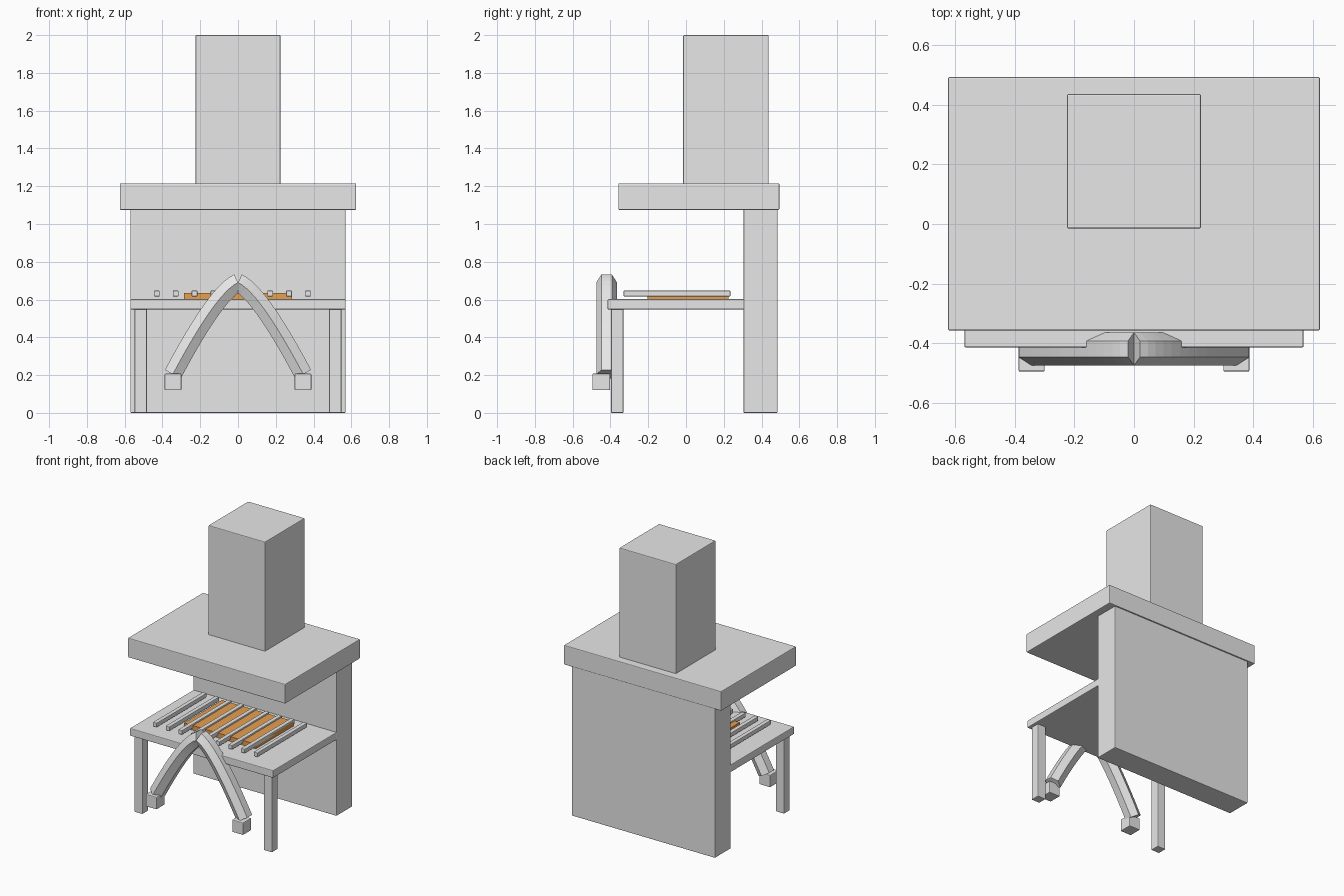
import bpy, bmesh, math
from mathutils import Vector

if "Cube" in bpy.data.objects:
    bpy.data.objects.remove(bpy.data.objects["Cube"])


def material(name, rgb):
    m = bpy.data.materials.new(name)
    m.diffuse_color = (*rgb, 1)
    m.use_nodes = True
    m.node_tree.nodes["Principled BSDF"].inputs["Base Color"].default_value = m.diffuse_color
    return m


STONE = material("grey stone", (0.8, 0.8, 0.8))
EMBER = material("orange embers", (0.8, 0.35, 0.08))


def finish(name, bm, mat):
    bmesh.ops.recalc_face_normals(bm, faces=bm.faces)
    me = bpy.data.meshes.new(name)
    bm.to_mesh(me)
    bm.free()
    me.materials.append(mat)
    ob = bpy.data.objects.new(name, me)
    bpy.context.collection.objects.link(ob)
    return ob


def box(name, x, y, z, mat=STONE, bevel=0.005):
    """Box from (min, max) pairs with slightly softened edges."""
    bm = bmesh.new()
    bmesh.ops.create_cube(bm, size=1)
    for v in bm.verts:
        v.co = [lo + (c + 0.5) * (hi - lo) for c, (lo, hi) in zip(v.co, (x, y, z))]
    ob = finish(name, bm, mat)
    if bevel:
        mod = ob.modifiers.new("soft edges", "BEVEL")
        mod.width = bevel
        mod.segments = 2
    return ob


def arch_half(name, side, segments=12, radius=0.055, y=-0.42):
    """Hexagonal bar swept along a quadratic curve from foot to crown."""
    foot, bend, crown = (Vector(p) for p in ((0.345, 0.205), (0.116, 0.636), (0, 0.69)))
    bm = bmesh.new()
    rings = []
    for i in range(segments + 1):
        t = i / segments
        p = foot * (1 - t) ** 2 + bend * 2 * t * (1 - t) + crown * t * t
        d = ((bend - foot) * (1 - t) + (crown - bend) * t).normalized()
        n = Vector((d.y, -d.x))
        ring = []
        for k in range(6):
            a = k * math.pi / 3
            q = p + n * radius * math.sin(a)
            ring.append(bm.verts.new((side * q.x, y + radius * math.cos(a), q.y)))
        rings.append(ring)
    for a, b in zip(rings, rings[1:]):
        for k in range(6):
            j = (k + 1) % 6
            bm.faces.new((a[k], a[j], b[j], b[k]))
    bm.faces.new(rings[0])
    bm.faces.new(rings[-1])
    return finish(name, bm, STONE)


# Main masonry
box("back_wall", (-0.57, 0.57), (0.305, 0.485), (0, 1.085))
box("hood", (-0.625, 0.625), (-0.358, 0.494), (1.075, 1.215))
box("chimney", (-0.225, 0.225), (-0.015, 0.437), (1.2, 2.0))
box("hearth_slab", (-0.57, 0.57), (-0.415, 0.31), (0.548, 0.602))

# Glowing bed and the grill bars over it
box("ember_bed", (-0.285, 0.285), (-0.205, 0.225), (0.59, 0.636), EMBER, 0)
for i in range(9):
    x = -0.43 + 0.1 * i
    box(f"grill_bar_{i + 1}", (x - 0.015, x + 0.015), (-0.33, 0.235), (0.617, 0.647), bevel=0.003)

# Front legs, arch halves and arch feet
for side, label in ((-1, "left"), (1, "right")):
    box(f"front_leg_{label}", sorted((side * 0.482, side * 0.548)), (-0.397, -0.331), (0, 0.555))
    arch_half(f"arch_{label}", side)
    box(f"arch_foot_{label}", sorted((side * 0.3, side * 0.388)), (-0.496, -0.402), (0.12, 0.208))
